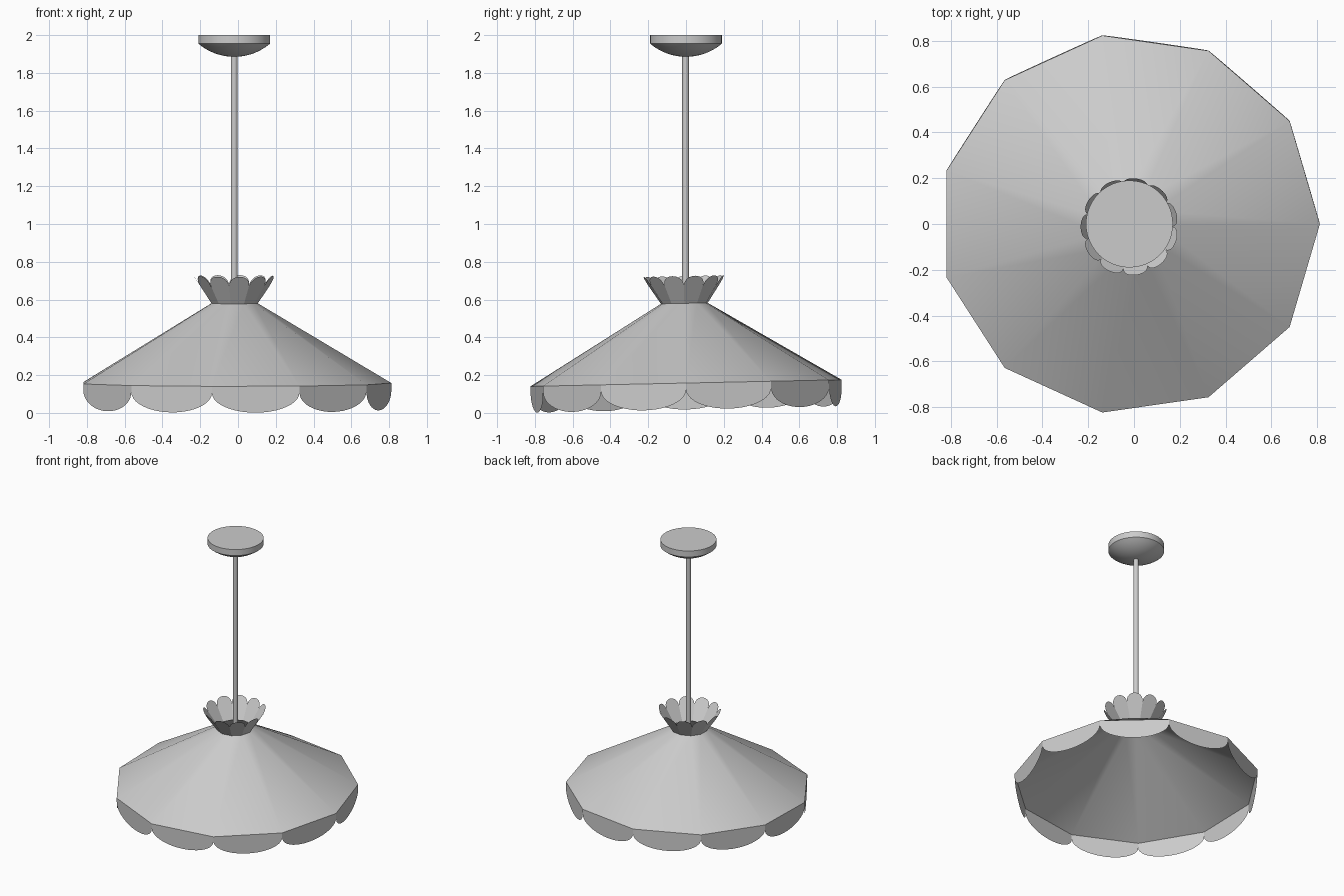
import bpy, bmesh, math
from mathutils import Vector

SIDES = 11
STEP = math.tau / SIDES
AXIS_X = -0.02
TILT = 0.0213
RIM_Z, RIM_R = 0.158, 0.832
NECK_Z, NECK_R = 0.422, 0.125      # neck height is measured from the rim

cube = bpy.data.objects.get("Cube")
if cube:
    bpy.data.objects.remove(cube, do_unlink=True)

grey = bpy.data.materials.new("plain grey")
grey.use_nodes = True
grey.diffuse_color = (0.6, 0.6, 0.6, 1)
bsdf = next(n for n in grey.node_tree.nodes if n.type == 'BSDF_PRINCIPLED')
bsdf.inputs["Base Color"].default_value = grey.diffuse_color


def finish(name, bm, location, tilt=0.0, smooth=True):
    mesh = bpy.data.meshes.new(name)
    bm.to_mesh(mesh)
    bm.free()
    mesh.materials.append(grey)
    obj = bpy.data.objects.new(name, mesh)
    bpy.context.collection.objects.link(obj)
    obj.location = location
    obj.rotation_euler.x = tilt
    if smooth:
        bpy.ops.object.select_all(action='DESELECT')
        obj.select_set(True)
        bpy.context.view_layer.objects.active = obj
        bpy.ops.object.shade_smooth_by_angle(angle=math.radians(30))
    return obj


def lathe(name, profile, sides, location, tilt=0.0):
    """Revolve a (radius, height) profile listed from bottom to top."""
    bm = bmesh.new()
    rings = []
    for r, z in profile:
        if r == 0:
            rings.append([bm.verts.new((0, 0, z))] * sides)
        else:
            rings.append([bm.verts.new((r * math.cos(i * math.tau / sides),
                                        r * math.sin(i * math.tau / sides), z))
                          for i in range(sides)])
    for low, high in zip(rings, rings[1:]):
        for i in range(sides):
            j = (i + 1) % sides
            corners = dict.fromkeys((low[i], low[j], high[j], high[i]))
            bm.faces.new(list(corners))
    return finish(name, bm, location, tilt)


def petals(name, r0, r1, z0, z1, straight, arc=20):
    """Ring of flat scalloped petals growing from (r0, z0) to (r1, z1)."""
    bm = bmesh.new()
    outline = [(-1, 0), (1, 0)]
    for k in range(arc + 1):
        a = math.pi * k / arc
        outline.append((math.cos(a), straight + (1 - straight) * math.sin(a)))
    if z1 < z0:
        outline.reverse()
    for i in range(SIDES):
        a = (i + 0.5) * STEP
        out = Vector((math.cos(a), math.sin(a), 0))
        side = Vector((-math.sin(a), math.cos(a), 0))
        verts = []
        for u, t in outline:
            r = r0 + (r1 - r0) * t
            p = out * r * math.cos(STEP / 2) + side * u * r * math.sin(STEP / 2)
            p.z = z0 + (z1 - z0) * t
            verts.append(bm.verts.new(p))
        bm.faces.new(verts)
    return finish(name, bm, (AXIS_X, 0, RIM_Z), TILT, smooth=False)


# Slightly tilted shade: open cone, hanging scallops and flared crown
lathe("shade", [(RIM_R, 0), (NECK_R, NECK_Z)], SIDES, (AXIS_X, 0, RIM_Z), TILT)
petals("shade_scallops", RIM_R, RIM_R, 0, -0.14, 0.25)
petals("crown_petals", NECK_R, 0.222, NECK_Z, 0.567, 0.62)

# Hanging rod
lathe("rod", [(0, 0.57), (0.018, 0.57), (0.018, 1.9), (0, 1.9)], 24, (AXIS_X, -0.002, 0))

# Ceiling canopy: shallow dome below a short drum
CANOPY_R, DOME_H = 0.19, 0.07
ball = (CANOPY_R ** 2 + DOME_H ** 2) / (2 * DOME_H)
sweep = math.asin(CANOPY_R / ball)
dome = [(ball * math.sin(sweep * k / 8), 1.885 + ball * (1 - math.cos(sweep * k / 8)))
        for k in range(9)]
lathe("canopy", dome + [(CANOPY_R, 2.0), (0, 2.0)], 48, (AXIS_X, 0, 0))
